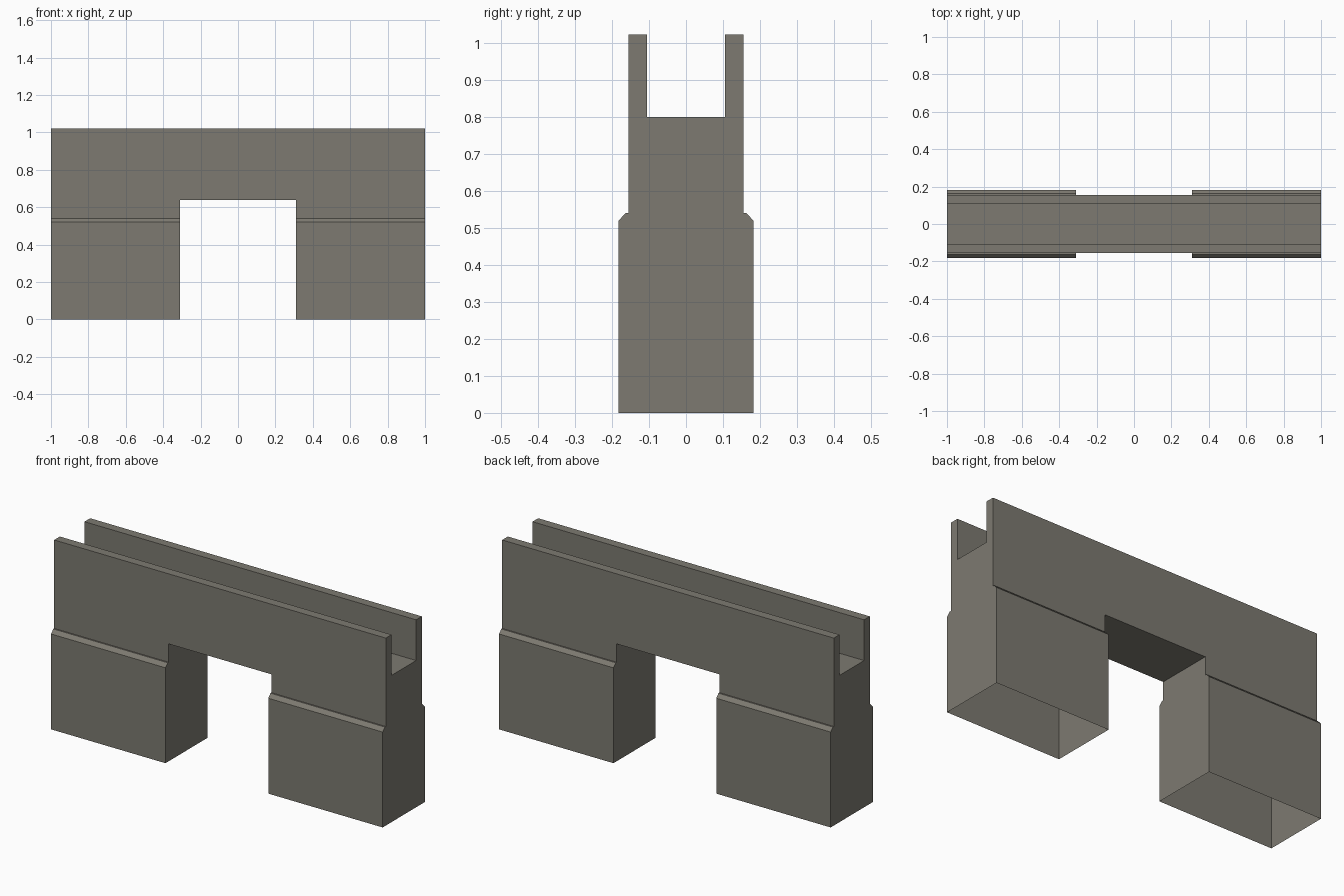
import bpy, bmesh, math

if "Cube" in bpy.data.objects:
    bpy.data.objects.remove(bpy.data.objects["Cube"])

LEG_IN, END = 0.31, 1.0      # leg inner face and outer end along x
GAP_TOP = 0.64               # underside of the bridge

# Half profiles as (y, z): chamfered leg, then channel beam above it
leg = [(0.182, 0), (0.182, 0.52), (0.163, 0.54), (0.155, 0.54), (0.155, GAP_TOP)]
beam = [(0.155, GAP_TOP), (0.155, 1.022), (0.106, 1.022), (0.106, 0.80)]


def mirror(half):
    """Full profile from the +y half to the -y half."""
    return half + [(-y, z) for y, z in reversed(half)]


bm = bmesh.new()


def face(points):
    bm.faces.new([bm.verts.new(p) for p in points])


def sweep(profile, x0, x1):
    for (ya, za), (yb, zb) in zip(profile, profile[1:]):
        face([(x0, ya, za), (x1, ya, za), (x1, yb, zb), (x0, yb, zb)])


# Channel beam over the whole length
for x0, x1 in ((-END, -LEG_IN), (-LEG_IN, LEG_IN), (LEG_IN, END)):
    sweep(mirror(beam), x0, x1)

# Underside of the bridge between the legs
sweep([(0.155, GAP_TOP), (-0.155, GAP_TOP)], -LEG_IN, LEG_IN)

# Hollow legs, open at the bottom, with inner and outer end walls
for s in (-1, 1):
    for side in (-1, 1):
        sweep([(side * y, z) for y, z in leg], s * LEG_IN, s * END)
    face([(s * LEG_IN, y, z) for y, z in mirror(leg)])
    face([(s * END, y, z) for y, z in mirror(leg + beam[1:])])

# Weld into one shell and clear the flat seams
bmesh.ops.remove_doubles(bm, verts=bm.verts[:], dist=0.0005)
bmesh.ops.recalc_face_normals(bm, faces=bm.faces[:])
bmesh.ops.dissolve_limit(bm, angle_limit=math.radians(1), verts=bm.verts[:], edges=bm.edges[:])

mesh = bpy.data.meshes.new("channel_bridge")
bm.to_mesh(mesh)
bm.free()

grey = bpy.data.materials.new("warm grey")
grey.diffuse_color = (0.205, 0.195, 0.165, 1)
grey.use_nodes = True
grey.node_tree.nodes["Principled BSDF"].inputs["Base Color"].default_value = grey.diffuse_color
mesh.materials.append(grey)
bpy.context.collection.objects.link(bpy.data.objects.new("channel_bridge", mesh))
